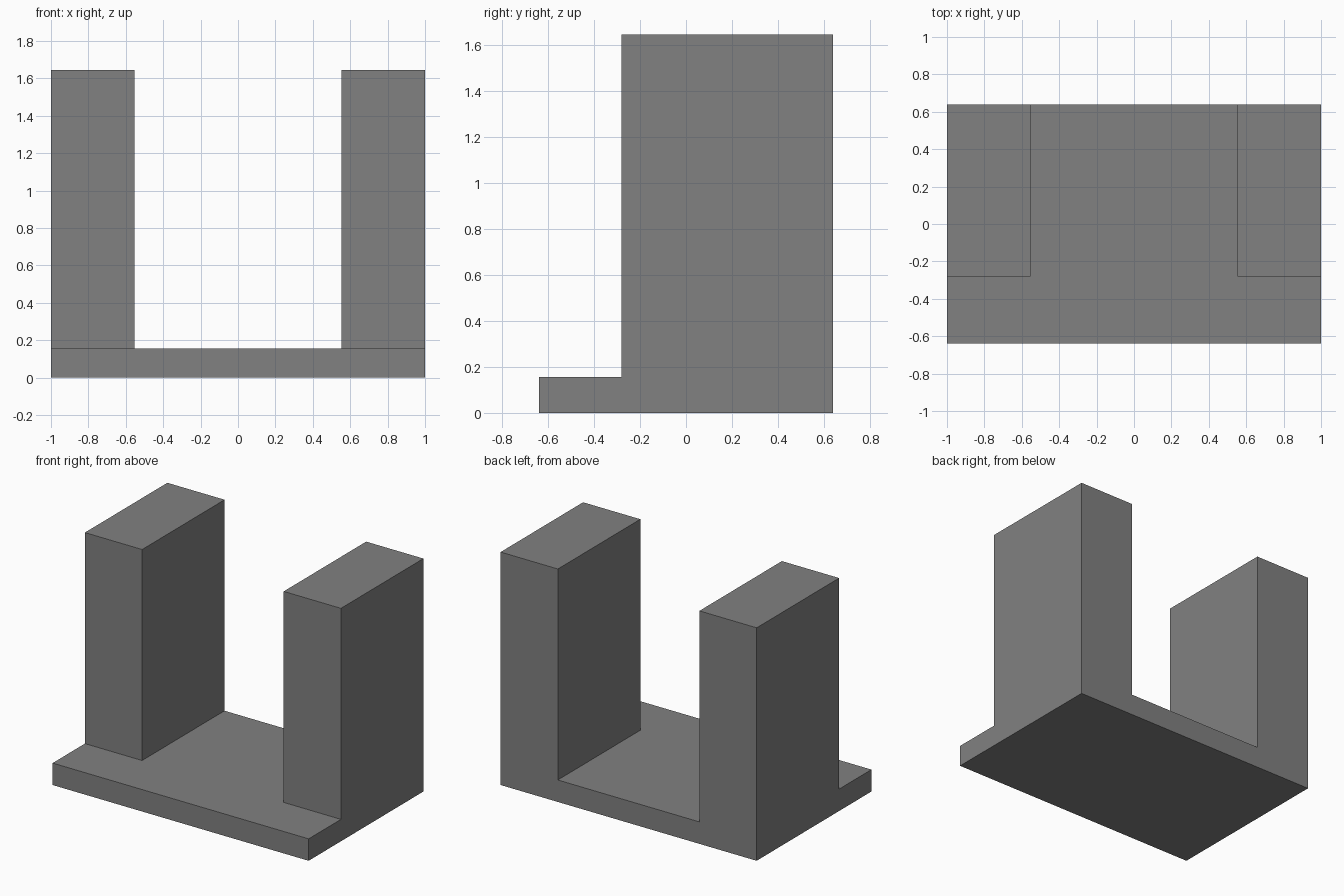
import bpy, bmesh

if "Cube" in bpy.data.objects:
    bpy.data.objects.remove(bpy.data.objects["Cube"])

W, D = 1.0, 0.64            # half width and half depth
INNER, STEP = 0.553, -0.28  # inner side and front of the towers
BASE, TOP = 0.155, 1.645    # slab height and tower height

grey = bpy.data.materials.new("mid grey")
grey.diffuse_color = (0.22, 0.22, 0.22, 1)
grey.use_nodes = True
grey.node_tree.nodes["Principled BSDF"].inputs["Base Color"].default_value = grey.diffuse_color

# Base slab, from a footprint split along the tower outlines
bm = bmesh.new()
xs, ys = (-W, -INNER, INNER, W), (-D, STEP, D)
grid = [[bm.verts.new((x, y, 0)) for x in xs] for y in ys]
for j in range(2):
    for i in range(3):
        bm.faces.new((grid[j][i], grid[j][i + 1], grid[j + 1][i + 1], grid[j + 1][i]))


def raise_faces(faces, height):
    """Extrude faces straight up and return the new caps."""
    out = bmesh.ops.extrude_face_region(bm, geom=faces)["geom"]
    bmesh.ops.translate(bm, verts=[g for g in out if isinstance(g, bmesh.types.BMVert)],
                        vec=(0, 0, height))
    return [g for g in out if isinstance(g, bmesh.types.BMFace)]


bottom = list(bm.faces)
caps = raise_faces(bottom, BASE)
if not any(f.is_valid and all(v.co.z == 0 for v in f.verts) for f in bm.faces):
    for j in range(2):
        for i in range(3):
            bm.faces.new((grid[j][i], grid[j + 1][i], grid[j + 1][i + 1], grid[j][i + 1]))

# Two towers rising from the rear corners
towers = [f for f in caps if abs(f.calc_center_median().x) > INNER
          and f.calc_center_median().y > STEP]
raise_faces(towers, TOP - BASE)
bmesh.ops.delete(bm, geom=[f for f in towers if f.is_valid], context="FACES_ONLY")

# Merge flush faces into clean flat sides
bmesh.ops.recalc_face_normals(bm, faces=bm.faces)
bmesh.ops.dissolve_limit(bm, angle_limit=0.01, verts=bm.verts, edges=bm.edges)
mesh = bpy.data.meshes.new("twin_tower_base")
bm.to_mesh(mesh)
bm.free()
mesh.materials.append(grey)
bpy.context.collection.objects.link(bpy.data.objects.new("twin_tower_base", mesh))
